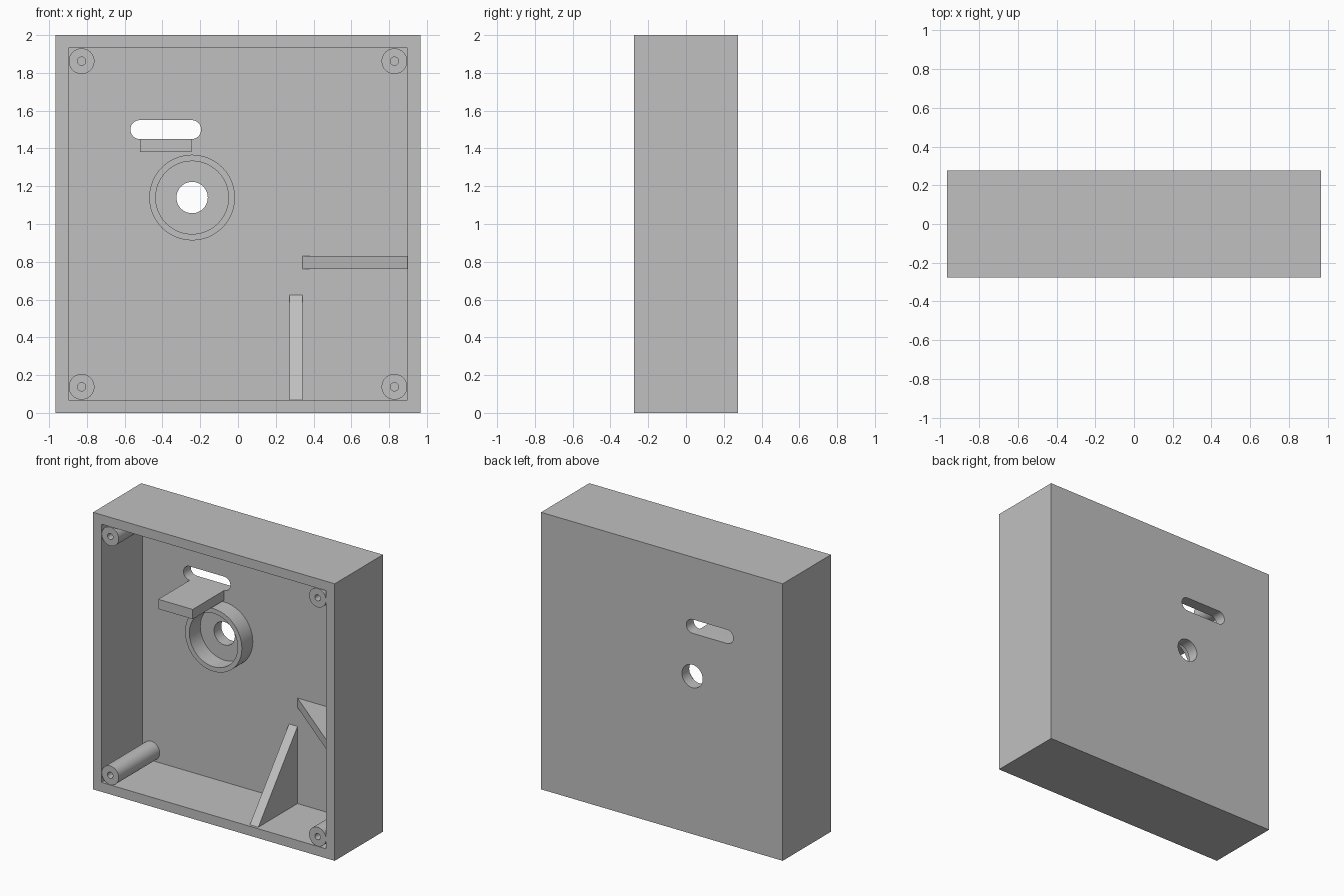
import bpy, bmesh
from math import sin, cos, pi, radians
from mathutils import Vector

if "Cube" in bpy.data.objects:
    bpy.data.objects.remove(bpy.data.objects["Cube"], do_unlink=True)

grey = bpy.data.materials.new("light_grey")
grey.use_nodes = True
GREY = (0.53, 0.53, 0.53, 1)
grey.diffuse_color = GREY
grey.node_tree.nodes["Principled BSDF"].inputs["Base Color"].default_value = GREY

# Main dimensions
HALF_W, HALF_D, HEIGHT, WALL = 0.965, 0.275, 2.0, 0.068
FRONT, BACK, INNER = -HALF_D, HALF_D, 0.192
INSIDE = HALF_W - WALL


def finish(name, bm):
    bmesh.ops.recalc_face_normals(bm, faces=bm.faces)
    mesh = bpy.data.meshes.new(name)
    bm.to_mesh(mesh)
    bm.free()
    mesh.materials.append(grey)
    obj = bpy.data.objects.new(name, mesh)
    bpy.context.collection.objects.link(obj)
    return obj


def smooth(obj):
    bpy.ops.object.select_all(action='DESELECT')
    obj.select_set(True)
    bpy.context.view_layer.objects.active = obj
    bpy.ops.object.shade_smooth_by_angle(angle=radians(30))


def prism(name, points, direction):
    """Extrude a closed outline along a direction."""
    bm = bmesh.new()
    face = bm.faces.new([bm.verts.new(p) for p in points])
    new = bmesh.ops.extrude_face_region(bm, geom=[face])["geom"]
    verts = [g for g in new if isinstance(g, bmesh.types.BMVert)]
    bmesh.ops.translate(bm, verts=verts, vec=Vector(direction))
    return finish(name, bm)


def box(name, x0, x1, y0, y1, z0, z1):
    outline = [(x0, y0, z0), (x1, y0, z0), (x1, y0, z1), (x0, y0, z1)]
    return prism(name, outline, (0, y1 - y0, 0))


def arc(x, z, r, y, start=0, sweep=2 * pi, n=48):
    return [(x + r * cos(start + sweep * i / n), y, z + r * sin(start + sweep * i / n))
            for i in range(n)]


def tube(name, x, z, outer, inner, y0, y1, n=48):
    """Hollow cylinder along y."""
    bm = bmesh.new()
    loops = [[bm.verts.new(p) for p in arc(x, z, r, y, n=n)]
             for r, y in ((outer, y0), (outer, y1), (inner, y1), (inner, y0))]
    for k in range(4):
        a, b = loops[k], loops[(k + 1) % 4]
        for i in range(n):
            j = (i + 1) % n
            bm.faces.new((a[i], a[j], b[j], b[i]))
    obj = finish(name, bm)
    smooth(obj)
    return obj


# Open-fronted case with cavity, round hole and slot cut out
case = box("case", -HALF_W, HALF_W, FRONT, BACK, 0, HEIGHT)
HOLE_X, HOLE_Z = -0.243, 1.14
SLOT_L, SLOT_R, SLOT_Z, SLOT_RAD = -0.52, -0.245, 1.5, 0.05
through = (0, 0.4, 0)
slot = (arc(SLOT_R, SLOT_Z, SLOT_RAD, 0, -pi / 2, pi, 16) + [(SLOT_R, 0, SLOT_Z + SLOT_RAD)]
        + arc(SLOT_L, SLOT_Z, SLOT_RAD, 0, pi / 2, pi, 16) + [(SLOT_L, 0, SLOT_Z - SLOT_RAD)])
cutters = [
    box("cavity_cutter", -INSIDE, INSIDE, FRONT - 0.1, INNER, WALL, HEIGHT - WALL),
    prism("hole_cutter", arc(HOLE_X, HOLE_Z, 0.083, 0), through),
    prism("slot_cutter", slot, through),
]
for cutter in cutters:
    cutter.hide_render = True
    mod = case.modifiers.new(cutter.name, 'BOOLEAN')
    mod.operation, mod.solver, mod.object = 'DIFFERENCE', 'EXACT', cutter
    bpy.context.view_layer.objects.active = case
    bpy.ops.object.modifier_apply(modifier=mod.name)
    bpy.data.objects.remove(cutter, do_unlink=True)
smooth(case)

# Raised collar around the round hole
tube("hole_collar", HOLE_X, HOLE_Z, 0.227, 0.193, 0.067, INNER)

# Shelf below the slot
box("slot_shelf", SLOT_L, SLOT_R, -0.167, INNER, 1.38, SLOT_Z - SLOT_RAD)

# Screw posts in the four corners
for side, x in (("right", -0.828), ("left", 0.828)):
    for level, z in (("lower", 0.138), ("upper", HEIGHT - 0.138)):
        tube(f"{level}_{side}_screw_post", x, z, 0.068, 0.022, FRONT, INNER, 32)

# Triangular ribs on the floor and the left wall
RIB_FRONT = -0.255
prism("floor_rib", [(0.273, INNER, WALL), (0.273, RIB_FRONT, WALL), (0.273, INNER, 0.625)],
      (WALL, 0, 0))
prism("wall_rib", [(INSIDE, INNER, 0.762), (INSIDE, RIB_FRONT, 0.762), (0.341, INNER, 0.762)],
      (0, 0, WALL))
